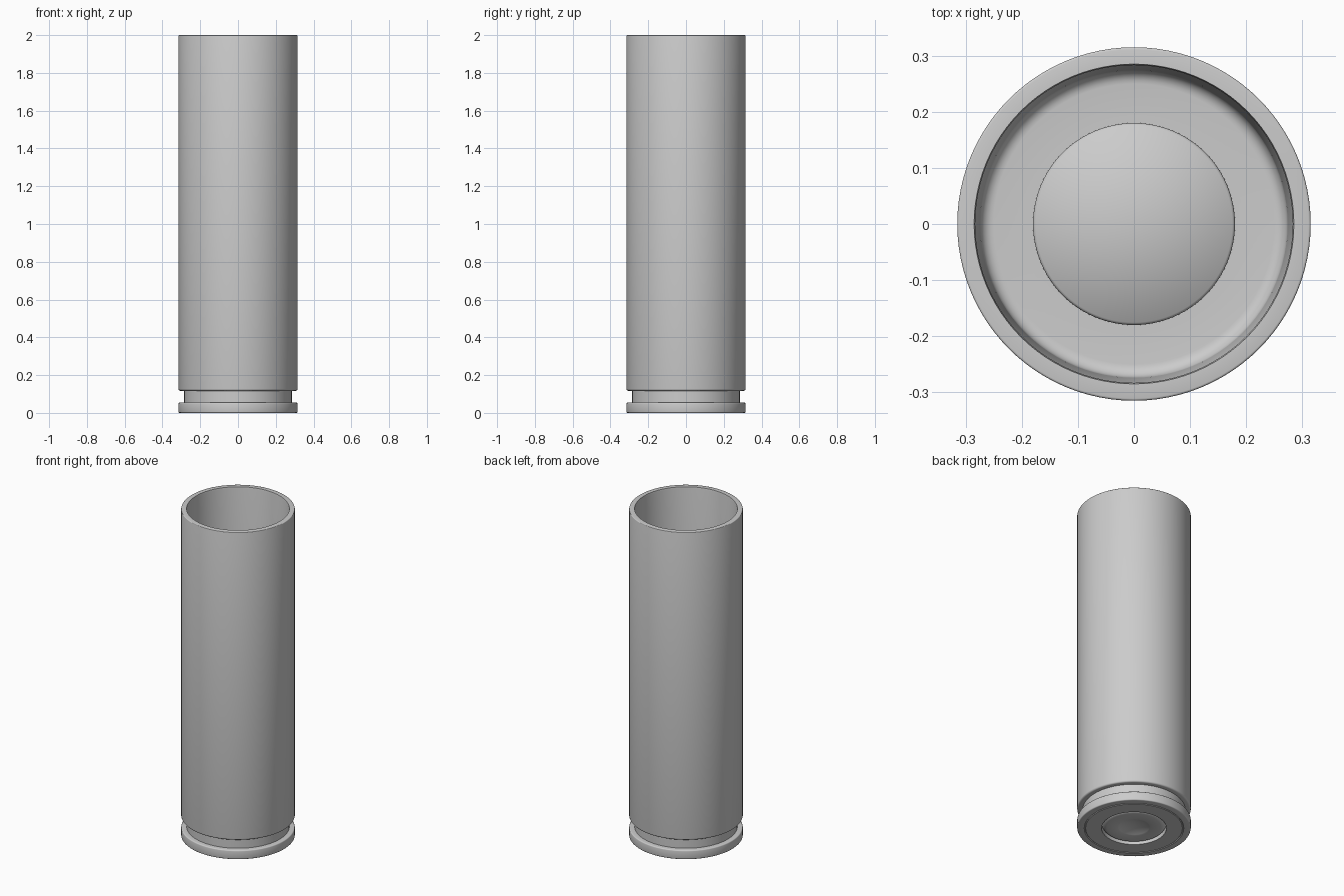
import bpy, bmesh, math

if "Cube" in bpy.data.objects:
    bpy.data.objects.remove(bpy.data.objects["Cube"])

SEGMENTS = 96


def lathe(name, profile, closed=False):
    """Spin a list of (radius, z) points around z into a smooth solid."""
    bm = bmesh.new()
    verts = [bm.verts.new((r, 0, z)) for r, z in profile]
    pairs = list(zip(verts, verts[1:]))
    if closed:
        pairs.append((verts[-1], verts[0]))
    edges = [bm.edges.new(p) for p in pairs]
    bmesh.ops.spin(bm, geom=verts + edges, cent=(0, 0, 0), axis=(0, 0, 1),
                   angle=math.tau, steps=SEGMENTS, use_merge=True)
    bmesh.ops.remove_doubles(bm, verts=bm.verts, dist=1e-5)
    bmesh.ops.recalc_face_normals(bm, faces=bm.faces)
    mesh = bpy.data.meshes.new(name)
    bm.to_mesh(mesh)
    bm.free()
    obj = bpy.data.objects.new(name, mesh)
    bpy.context.collection.objects.link(obj)
    bpy.ops.object.select_all(action='DESELECT')
    obj.select_set(True)
    bpy.context.view_layer.objects.active = obj
    bpy.ops.object.shade_smooth_by_angle(angle=math.radians(32))
    return obj


def arc(cr, cz, radius, start, end, steps=5):
    """Points of a rounded corner, angles in degrees."""
    angles = [math.radians(start + (end - start) * i / steps) for i in range(steps + 1)]
    return [(cr + radius * math.cos(a), cz + radius * math.sin(a)) for a in angles]


# Case: base, rim, extractor groove, outer wall, mouth, tapered bore, pocket
case = [(0.18, 0.0), (0.268, 0.0), (0.272, 0.004), (0.276, 0.0)]
case += arc(0.309, 0.006, 0.006, -90, 0, 3)
case += arc(0.309, 0.049, 0.006, 0, 90, 3)
case += [(0.285, 0.055), (0.285, 0.117)]
case += arc(0.305, 0.127, 0.010, -90, 0, 4)
case += arc(0.311, 1.996, 0.004, 0, 90, 3)
case += [(0.285, 2.0), (0.283, 1.99), (0.274, 0.19)]
case += arc(0.25, 0.184, 0.024, 0, -90, 6)
case += [(0.18, 0.16)]
lathe("case", case, closed=True)

# Primer: dished striking face, rounded edge, conical inner end
primer = [(0.0, 0.022), (0.045, 0.018), (0.085, 0.008), (0.09, 0.006), (0.15, 0.006)]
primer += arc(0.15, 0.036, 0.03, -90, 0, 5)
primer += arc(0.172, 0.17, 0.008, 0, 65, 4)
primer += [(0.0, 0.25)]
lathe("primer", primer)
